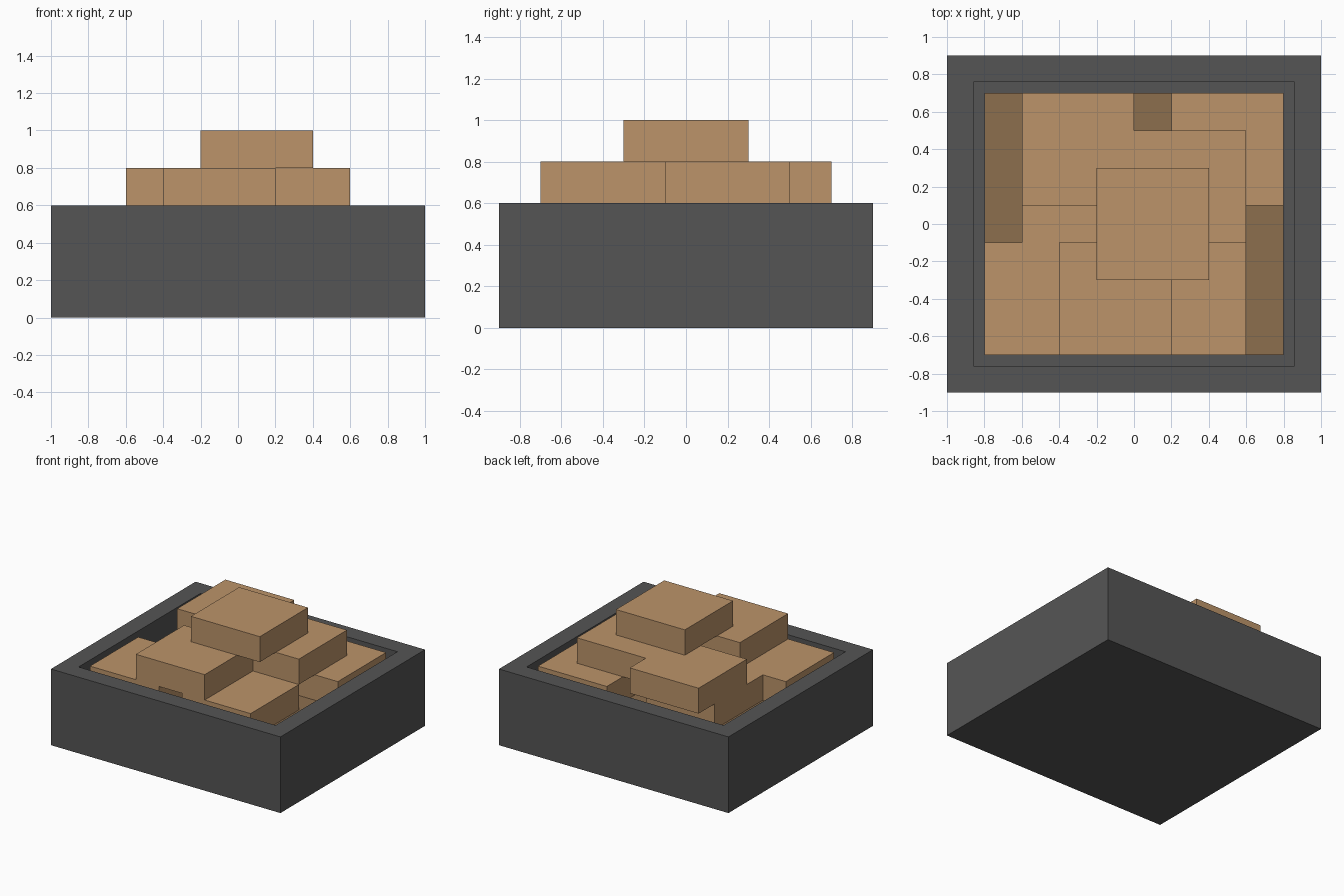
import bpy, bmesh
from mathutils import Vector

if "Cube" in bpy.data.objects:
    bpy.data.objects.remove(bpy.data.objects["Cube"])


def material(name, color):
    m = bpy.data.materials.new(name)
    m.diffuse_color = (*color, 1)
    m.use_nodes = True
    m.node_tree.nodes["Principled BSDF"].inputs["Base Color"].default_value = m.diffuse_color
    return m


GREY = material("dark_grey", (0.091, 0.091, 0.091))
TAN = material("tan", (0.503, 0.296, 0.144))
BROWN = material("dark_tan", (0.262, 0.156, 0.076))


def block(name, x, y, z, sx, sy, sz, mat, recess=None):
    """Box from its low corner and size; recess = (wall, depth) hollows the top."""
    bm = bmesh.new()
    bmesh.ops.create_cube(bm, size=1)
    for v in bm.verts:
        v.co = Vector((x + (v.co.x + 0.5) * sx,
                       y + (v.co.y + 0.5) * sy,
                       z + (v.co.z + 0.5) * sz))
    if recess:
        wall, depth = recess
        bm.normal_update()
        top = max(bm.faces, key=lambda f: f.calc_center_median().z)
        bmesh.ops.inset_region(bm, faces=[top], thickness=wall)
        inner = bmesh.ops.extrude_discrete_faces(bm, faces=[top])["faces"][0]
        bmesh.ops.translate(bm, verts=inner.verts, vec=(0, 0, -depth))
    me = bpy.data.meshes.new(name)
    bm.to_mesh(me)
    bm.free()
    me.materials.append(mat)
    ob = bpy.data.objects.new(name, me)
    bpy.context.collection.objects.link(ob)
    return ob


# Open tray with thick walls
block("tray", -1, -0.9, 0, 2, 1.8, 0.6, GREY, recess=(0.2, 0.4))

# Darker filling on the tray floor
block("filling", -0.8, -0.7, 0.2, 1.6, 1.4, 0.2, BROWN)

# Stacked slabs, all one size: low corner of each per layer
layers = {
    "lower_slab": (0.4, [(-0.8, -0.7), (0, -0.7), (-0.6, -0.1), (0.2, 0.1)]),
    "middle_slab": (0.6, [(-0.4, -0.7), (0, -0.1), (-0.6, 0.1)]),
    "top_slab": (0.8, [(-0.2, -0.3)]),
}
for name, (z, corners) in layers.items():
    for i, (x, y) in enumerate(corners, 1):
        block(f"{name}_{i}", x, y, z, 0.6, 0.6, 0.2, TAN)
